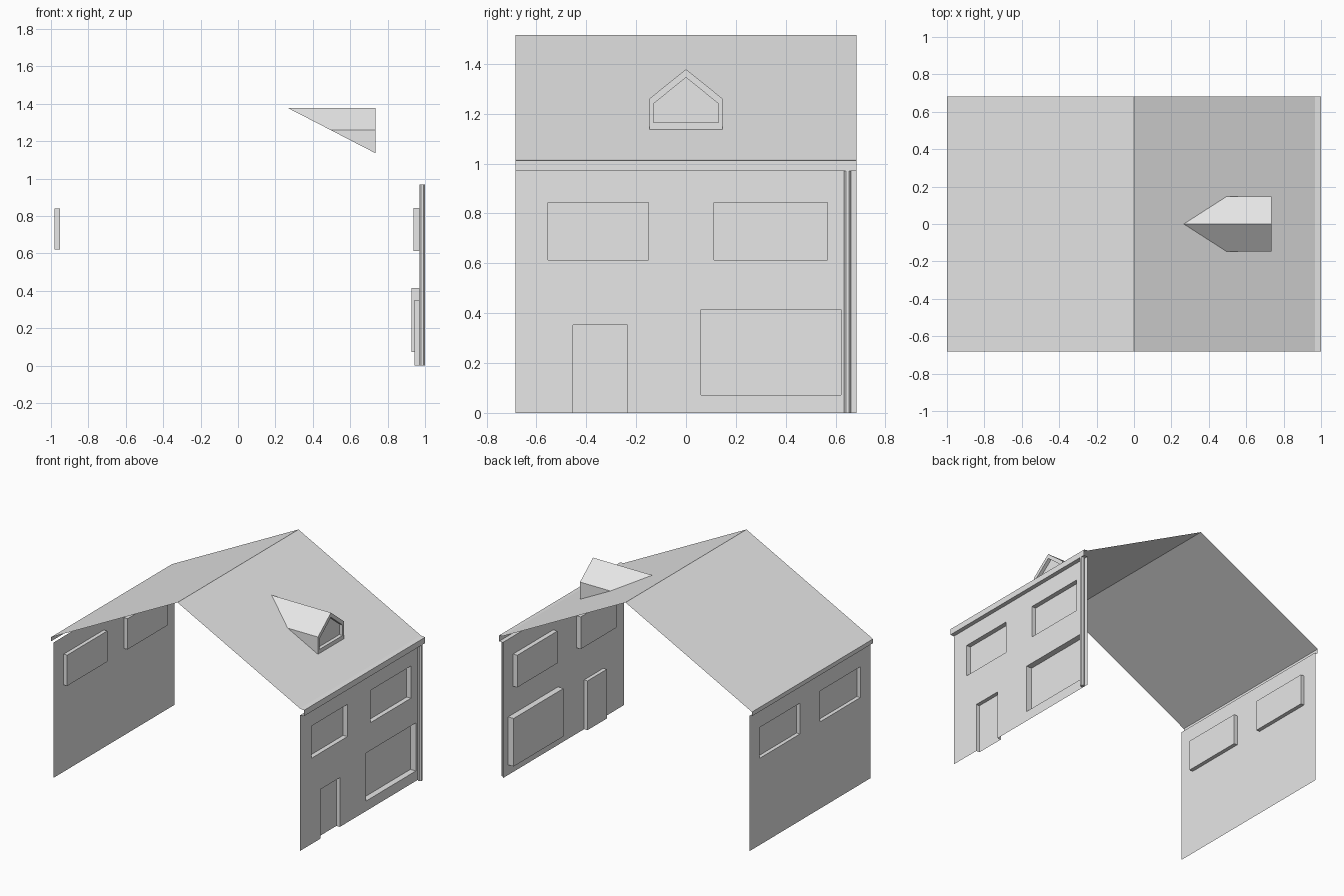
import bpy
import bmesh
import math

cube = bpy.data.objects.get("Cube")
if cube:
    bpy.data.objects.remove(cube, do_unlink=True)

gray = bpy.data.materials.new("plain_gray")
gray.use_nodes = True
gray.diffuse_color = (0.8, 0.8, 0.8, 1)
gray.node_tree.nodes["Principled BSDF"].inputs["Base Color"].default_value = (0.8, 0.8, 0.8, 1)

HALF = 0.683           # half length of the house along y
RIDGE, SLOPE = 1.515, 0.515


def build(name, polygons):
    """Make an object from a list of polygons, each a list of points."""
    bm = bmesh.new()
    for points in polygons:
        bm.faces.new([bm.verts.new(p) for p in points])
    bmesh.ops.remove_doubles(bm, verts=bm.verts, dist=0.0005)
    mesh = bpy.data.meshes.new(name)
    bm.to_mesh(mesh)
    bm.free()
    mesh.materials.append(gray)
    obj = bpy.data.objects.new(name, mesh)
    bpy.context.collection.objects.link(obj)
    return obj


def strip(name, profile):
    """Sweep an open x-z profile along the length of the house."""
    build(name, [[(a[0], -HALF, a[1]), (b[0], -HALF, b[1]),
                  (b[0], HALF, b[1]), (a[0], HALF, a[1])]
                 for a, b in zip(profile, profile[1:])])


def wall(name, x, top, openings):
    """Thin wall at x whose openings (y0, y1, z0, z1, back x) are recessed."""
    ys = sorted({-HALF, HALF, *(v for o in openings for v in o[:2])})
    zs = sorted({0, top, *(v for o in openings for v in o[2:4])})
    polygons = []
    for y0, y1 in zip(ys, ys[1:]):
        for z0, z1 in zip(zs, zs[1:]):
            cy, cz = (y0 + y1) / 2, (z0 + z1) / 2
            depth = next((o[4] for o in openings
                          if o[0] < cy < o[1] and o[2] < cz < o[3]), None)
            if depth is None:
                polygons.append([(x, y0, z0), (x, y1, z0), (x, y1, z1), (x, y0, z1)])
    # Recess panels and reveals
    for y0, y1, z0, z1, back in openings:
        ring = [(y0, z0), (y1, z0), (y1, z1), (y0, z1)]
        polygons.append([(back, *p) for p in ring])
        for a, b in zip(ring, ring[1:] + ring[:1]):
            if a[1] + b[1] > 0:        # a door has no sill on the ground
                polygons.append([(x, *a), (x, *b), (back, *b), (back, *a)])
    if x < 0:
        polygons = [p[::-1] for p in polygons]
    build(name, polygons)


# Walls with recessed windows and door
wall("street_wall", 0.97, 0.97, [
    (-0.553, -0.15, 0.613, 0.843, 0.937),
    (0.113, 0.567, 0.613, 0.843, 0.937),
    (0.06, 0.622, 0.072, 0.415, 0.927),
    (-0.453, -0.235, 0, 0.352, 0.943)])
wall("garden_wall", -0.98, 0.967, [
    (s * 0.341 - 0.227, s * 0.341 + 0.227, 0.62, 0.84, -0.953) for s in (-1, 1)])

# Roof slopes, eaves and gutter
strip("roof", [(0.968, RIDGE - SLOPE * 0.968), (0, RIDGE), (-1, RIDGE - SLOPE)][::-1])
strip("street_gutter", [(0.968, RIDGE - SLOPE * 0.968), (1, 1.012), (1, 0.97), (0.97, 0.97)])
strip("garden_fascia", [(-1, 0.97), (-1, RIDGE - SLOPE)])

# Dormer with a recessed gabled window
FRONT, BACK = 0.735, 0.71


def on_roof(y, z):
    return ((RIDGE - z) / SLOPE, y, z)


outer = [(-0.147, 1.136), (0.147, 1.136), (0.147, 1.26), (0, 1.378), (-0.147, 1.26)]
inner = [(-0.13, 1.165), (0.13, 1.165), (0.13, 1.24), (0, 1.345), (-0.13, 1.24)]
dormer = [[(BACK, *p) for p in inner]]
for i in range(5):
    j = (i + 1) % 5
    a, b, c, d = outer[i], outer[j], inner[j], inner[i]
    dormer.append([(FRONT, *p) for p in (a, b, c, d)])
    dormer.append([(FRONT, *d), (FRONT, *c), (BACK, *c), (BACK, *d)])
    if i in (2, 3):
        dormer.append([(FRONT, *b), (FRONT, *a), on_roof(*a), on_roof(*b)])
dormer.append([(FRONT, *outer[1]), on_roof(*outer[2]), (FRONT, *outer[2])])
dormer.append([(FRONT, *outer[0]), (FRONT, *outer[4]), on_roof(*outer[4])])
build("dormer", dormer)

# Drainpipe
bpy.ops.mesh.primitive_cylinder_add(vertices=8, radius=0.0155, depth=0.97,
                                    location=(0.985, 0.648, 0.485),
                                    rotation=(0, 0, math.pi / 8))
pipe = bpy.context.object
pipe.name = "drainpipe"
pipe.data.materials.append(gray)
